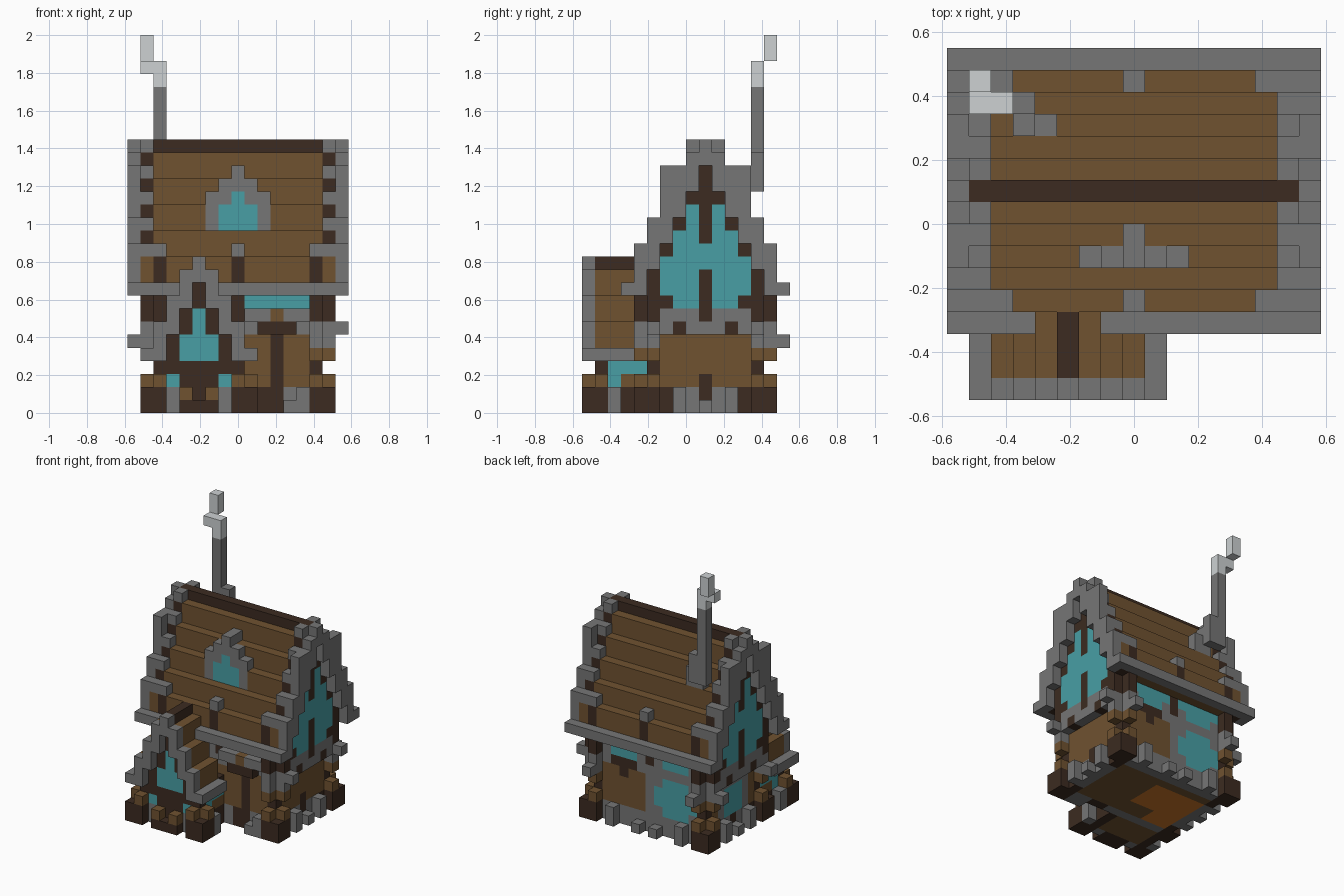
import bpy, bmesh
from mathutils import Vector

cube = bpy.data.objects.get("Cube")
if cube:
    bpy.data.objects.remove(cube, do_unlink=True)

V = 2 / 29                      # edge length of one block
COLOURS = {
    "brown_wood": (0.16, 0.085, 0.03),
    "dark_wood": (0.045, 0.024, 0.015),
    "grey_stone": (0.18, 0.18, 0.18),
    "teal_glass": (0.065, 0.345, 0.375),
    "pale_smoke": (0.61, 0.64, 0.65),
    "orange_rug": (0.60, 0.18, 0.02),
}
BROWN, DARK, GREY, TEAL, PALE, ORANGE = COLOURS
mats = []
for name, rgb in COLOURS.items():
    m = bpy.data.materials.new(name)
    m.use_nodes = True
    m.diffuse_color = (*rgb, 1)
    m.node_tree.nodes["Principled BSDF"].inputs["Base Color"].default_value = (*rgb, 1)
    mats.append(m)
names = list(COLOURS)

grid = {}                       # block position -> (part, colour)


def span(r):
    return range(r, r + 1) if isinstance(r, int) else range(r[0], r[1] + 1)


def fill(part, colour, xs, ys, zs):
    for x in span(xs):
        for y in span(ys):
            for z in span(zs):
                grid[x, y, z] = (part, colour)


RIDGE = 1                       # row of the main ridge
PORCH = -3                      # column of the porch ridge


def both(part, colour, xs, d, zs):
    """Fill at distance d either side of the main ridge."""
    for y in {RIDGE - d, RIDGE + d}:
        fill(part, colour, xs, y, zs)


def ends(part, colour, x, ds, zs):
    """Fill on both gable ends, either side of the ridge."""
    for sx in (-x, x):
        for d in span(ds):
            both(part, colour, sx, d, zs)


def porch(part, colour, ds, ys, zs):
    """Fill either side of the porch ridge."""
    for d in span(ds):
        for x in {PORCH - d, PORCH + d}:
            fill(part, colour, x, ys, zs)


# Main body, stone base and floor
fill("walls", BROWN, (-6, 6), (-3, 5), (0, 8))
ends("base", GREY, 6, (0, 4), (0, 1))
both("base", GREY, (-6, 6), 4, (0, 1))
fill("floor_rug", ORANGE, (-5, 0), (0, 3), 0)
fill("floor_rug", ORANGE, (-5, -3), (-2, -1), 0)

# Main roof steps and ridge
both("main_roof", BROWN, (-6, 6), 0, (9, 19))
for d in range(1, 6):
    both("main_roof", BROWN, (-6, 6), d, (9, 21 - 2 * d))
fill("main_roof", DARK, (-7, 7), RIDGE, 20)
both("eaves", GREY, (-8, 8), 6, 9)
for x in (-6, 0, 6):
    both("roof_posts", DARK, x, 5, (10, 11))
    both("roof_posts", GREY, x, 5, 12)

# Stone belt between the floors
ends("belt", GREY, 6, (0, 4), (6, 7))
both("belt", GREY, (-6, 6), 4, (6, 7))
ends("belt", GREY, 7, (0, 3), (6, 7))
ends("belt", DARK, 7, 2, 6)

# Upper gable walls with tall windows, flush in one plane
for d in range(6):
    ends("gable_wall", DARK, 7, d, (8 if d < 4 else 9, 21 - 2 * d if d else 19))
    if d:
        ends("roof_trim", GREY, 7, d, 22 - 2 * d)
ends("roof_trim", BROWN, 7, 5, (10, 11))
for d, zs in ((0, (11, 12)), (1, (8, 15)), (2, (8, 13)), (3, (9, 11))):
    ends("gable_window", TEAL, 7, d, zs)
ends("gable_wall", DARK, 7, 0, 7)
ends("gable_wall", DARK, 7, 2, 14)

# Stepped stone boards over the gables
for d, zs in enumerate(((19, 20), (17, 19), (15, 18), (13, 18), (11, 14), (9, 12))):
    ends("gable_boards", GREY, 8, d, zs)

# Upper windows below the eaves
for x0 in (-5, 1):
    both("upper_windows", TEAL, (x0, x0 + 4), 4, 8)
    fill("upper_windows", TEAL, (x0 + 1, x0 + 3), 5, 7)
both("upper_windows", DARK, 0, 4, (7, 8))

# Corner columns with plinths and stubs
ends("plinths", DARK, 6, (3, 5), (0, 1))
ends("plinths", DARK, 7, (4, 5), (0, 1))
ends("columns", DARK, 6, 4, (2, 8))
for x, d in ((7, 4), (6, 5)):
    ends("columns", BROWN, x, d, 2)
    ends("columns", BROWN, x, d, 4)
    ends("columns", GREY, x, d, (5, 6))
    ends("columns", DARK, x, d, (7, 8))
for sx in (-1, 1):
    fill("stubs", GREY, sx * 6, RIDGE + 6, 5)
    both("stubs", GREY, sx * 8, 4, 5 if sx < 0 else 6)

# Base stones on the ends and back
ends("base_stones", GREY, 7, 2, (0, 1))
ends("base_stones", GREY, 7, 0, 0)
ends("base_stones", DARK, 6, 0, (1, 2))
for x in (-1, 1):
    fill("base_stones", GREY, x * 4, 6, (0, 1))
    fill("base_stones", GREY, x, 6, 0)

# Ground floor windows, back and one end, in stone surrounds
fill("low_windows", GREY, (-5, 0), 5, (2, 5))
fill("low_windows", TEAL, (-5, -1), 5, (3, 4))
fill("low_windows", TEAL, (-4, -2), 5, (2, 5))
fill("low_windows", GREY, -6, (-1, 3), (2, 5))
fill("low_windows", TEAL, -6, (0, 2), (2, 4))
fill("back_lintel", DARK, (2, 4), 5, 6)
fill("back_lintel", DARK, 3, 5, 5)

# Front door
fill("door", DARK, 3, -3, (0, 5))
fill("door", DARK, (2, 4), -4, 6)
fill("door", GREY, (1, 5), -4, 7)
fill("door", BROWN, 3, -4, 7)
fill("door_step", GREY, (4, 5), -4, 0)
fill("door_step", GREY, 5, -4, 1)
fill("door_step", DARK, 2, -3, (0, 1))

# Porch body
fill("porch_walls", DARK, (-6, 0), (-7, -4), (0, 4))
fill("porch_walls", BROWN, (-5, -1), (-6, -4), 0)
porch("porch_walls", BROWN, 3, (-5, -4), 2)
porch("porch_windows", TEAL, 3, (-6, -4), 3)
porch("porch_windows", TEAL, 3, -6, 2)
porch("porch_windows", TEAL, 2, -7, 2)

# Porch roof, gable window and stone boards
fill("porch_roof", DARK, PORCH, (-7, -5), (4, 11))
for d in range(1, 4):
    porch("porch_roof", BROWN, d, (-7, -5), (4, 12 - 2 * d))
for d in range(4):
    porch("porch_gable", DARK, d, -7, (3, 9 - 2 * d))
porch("porch_gable", TEAL, 0, -7, (4, 7))
porch("porch_gable", TEAL, 1, -7, (4, 5))
porch("porch_gable", DARK, 2, -7, (4, 5))
for d, zs in enumerate(((10, 11), (8, 10), (6, 8), (4, 6), (4, 4))):
    porch("porch_boards", GREY, d, -8, zs)
porch("porch_eaves", GREY, 4, (-8, -5), 4)

# Porch plinths and stones
porch("porch_plinths", DARK, (3, 4), (-8, -7), (0, 1))
porch("porch_plinths", BROWN, 4, -7, 2)
porch("porch_plinths", BROWN, 3, -8, 2)
porch("porch_stones", GREY, 2, -7, (0, 1))
porch("porch_stones", BROWN, 1, -8, 1)
porch("porch_stones", DARK, (0, 1), -8, 0)
porch("porch_stones", GREY, 4, -6, (0, 1))

# Roof dormer on the front slope
for d in range(3):
    for x in {-d, d}:
        fill("dormer", GREY, x, -2, (14, 18 - d))
        if d < 2:
            fill("dormer", TEAL, x, -2, (14, 16 - d))
fill("dormer", GREY, 0, -1, 18)

# Chimney and smoke
fill("chimney", GREY, -4, 4, (16, 17))
fill("chimney", GREY, -5, 4, (16, 18))
fill("chimney", GREY, -5, 5, (17, 19))
fill("chimney", GREY, -6, 5, (17, 24))
fill("smoke", PALE, -6, 5, (25, 26))
fill("smoke", PALE, -7, 5, 26)
fill("smoke", PALE, -7, 6, (27, 28))

# Turn the blocks into one mesh per part, keeping only exposed faces
meshes = {part: bmesh.new() for part, colour in grid.values()}
for pos, (part, colour) in grid.items():
    bm = meshes[part]
    centre = Vector((pos[0], pos[1] + 0.5, pos[2] + 0.5))
    for axis in range(3):
        for s in (-1, 1):
            n = Vector((0, 0, 0))
            n[axis] = s
            if tuple(int(a + b) for a, b in zip(pos, n)) in grid:
                continue
            u = Vector((0, 0, 0))
            u[(axis + 1) % 3] = 0.5
            w = n.cross(u)
            mid = centre + n * 0.5
            corners = (mid - u - w, mid + u - w, mid + u + w, mid - u + w)
            face = bm.faces.new([bm.verts.new(c * V) for c in corners])
            face.material_index = names.index(colour)

for part, bm in meshes.items():
    bmesh.ops.remove_doubles(bm, verts=bm.verts, dist=V / 100)
    me = bpy.data.meshes.new(part)
    bm.to_mesh(me)
    bm.free()
    for m in mats:
        me.materials.append(m)
    ob = bpy.data.objects.new(part, me)
    bpy.context.scene.collection.objects.link(ob)
